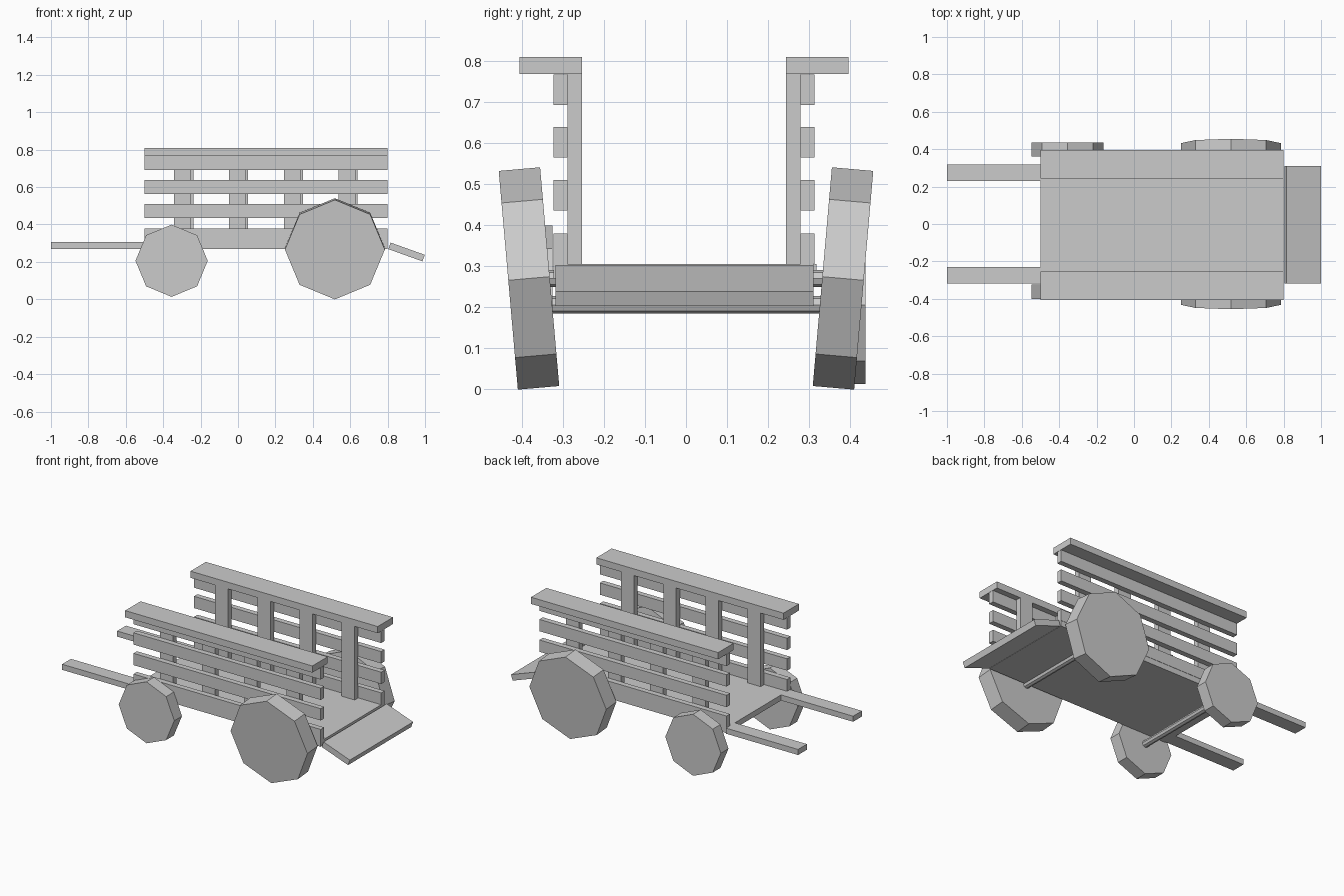
import bpy, bmesh
from math import radians
from mathutils import Matrix

if "Cube" in bpy.data.objects:
    bpy.data.objects.remove(bpy.data.objects["Cube"])


def finish(name, bm):
    mesh = bpy.data.meshes.new(name)
    bm.to_mesh(mesh)
    bm.free()
    ob = bpy.data.objects.new(name, mesh)
    bpy.context.collection.objects.link(ob)
    return ob


def box(name, x, y, z):
    """Box from (min, max) ranges on each axis."""
    bm = bmesh.new()
    spans = (x, y, z)
    centre = [(a + b) / 2 for a, b in spans]
    size = [b - a for a, b in spans]
    bmesh.ops.create_cube(bm, size=1, matrix=Matrix.Translation(centre) @ Matrix.Diagonal((*size, 1)))
    return finish(name, bm)


def drum(name, centre, radius, width, tilt=0):
    """Eight-sided cylinder lying along y, optionally cambered."""
    bm = bmesh.new()
    bmesh.ops.create_cone(bm, cap_ends=True, segments=8, radius1=radius, radius2=radius, depth=width)
    ob = finish(name, bm)
    ob.location = centre
    ob.rotation_euler.x = radians(90 + tilt)
    return ob


# Floor
BODY = (-0.5, 0.8)
box("bed", BODY, (-0.322, 0.31), (0.27, 0.305))

# Sloping tailboard
tail = box("tailboard", (-0.097, 0.097), (-0.317, 0.31), (-0.0185, 0.0185))
tail.location = (0.901, 0, 0.253)
tail.rotation_euler.y = radians(19.7)

for side, s in (("right", -1), ("left", 1)):
    def span(a, b):
        # mirrored y range about the body's centre line
        return tuple(sorted((s * a - 0.005, s * b - 0.005)))

    # Pulling shafts
    box(f"shaft_{side}", (-1.0, -0.5), tuple(sorted((s * 0.229, s * 0.317))), (0.27, 0.305))

    # Side frame: posts, slats, and flat top rail
    for i in range(4):
        x = -0.335 + 0.293 * i + 0.006 * s
        box(f"post_{side}_{i}", (x, x + 0.09), span(0.248, 0.283), (0.305, 0.767))
    for i, z in enumerate((0.305, 0.435, 0.564, 0.692)):
        box(f"slat_{side}_{i}", BODY, span(0.283, 0.317), (z, z + 0.074))
    box(f"top_rail_{side}", BODY, span(0.248, 0.4), (0.767, 0.809))

    # Large cambered rear wheel
    drum(f"rear_wheel_{side}", (0.518, s * 0.382, 0.27), 0.267, 0.101, -5 * s)

# Small front wheels
for side, y in (("right", -0.3625), ("left", 0.399)):
    drum(f"front_wheel_{side}", (-0.355, y, 0.206), 0.193, 0.076)

# Axles
drum("front_axle", (-0.355, 0.018, 0.206), 0.021, 0.70)
drum("rear_axle", (0.518, 0, 0.27), 0.021, 0.70)
